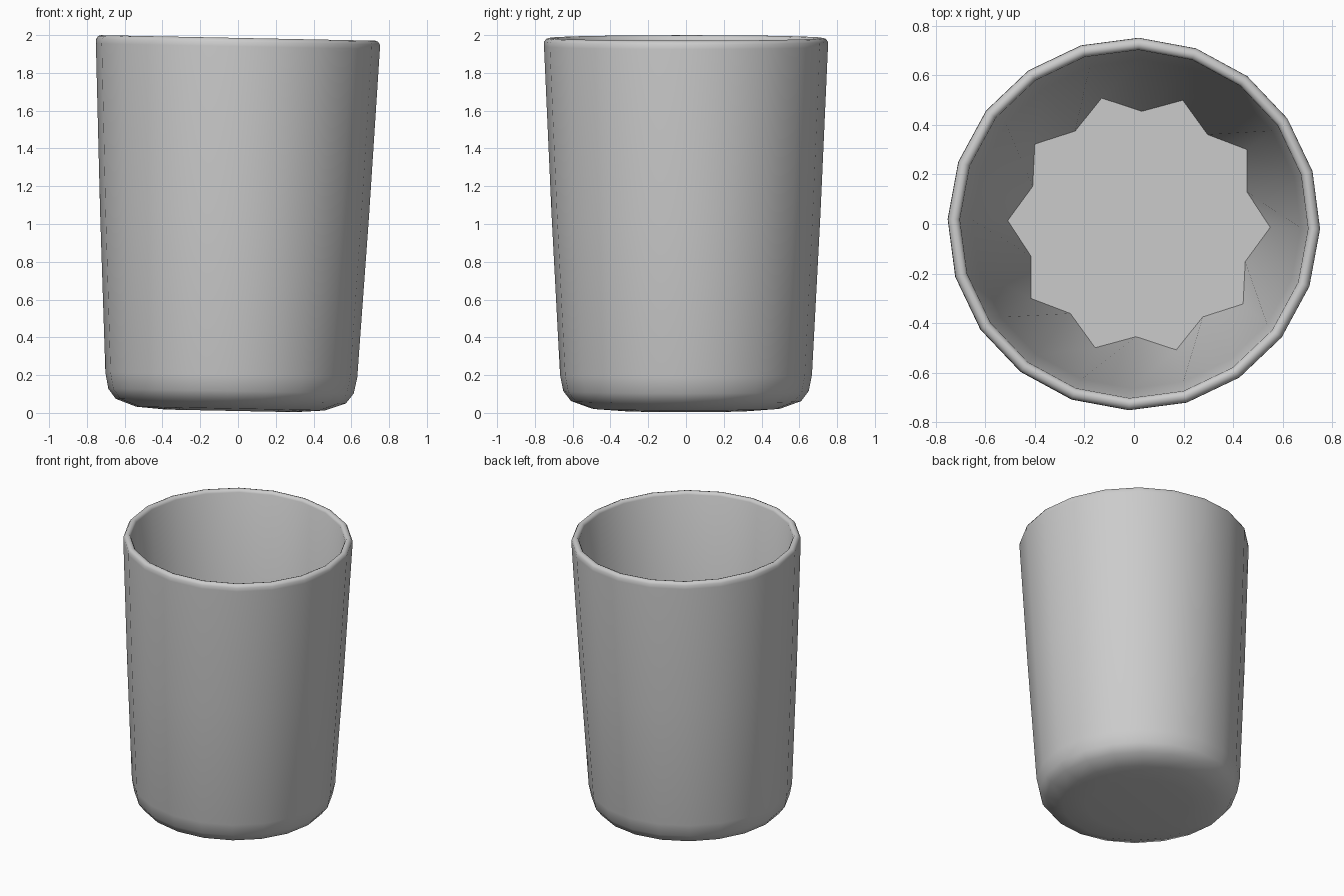
import bpy, bmesh, math

if "Cube" in bpy.data.objects:
    bpy.data.objects.remove(bpy.data.objects["Cube"])

N = 20                       # sides
TILT = 0.02                  # slight lean of the tumbler
START = math.radians(-1.5)

# rings: radius on even corners, radius on odd corners, height, centre x
outer = [(0.34, 0.010), (0.50, 0.022), (0.61, 0.062), (0.65, 0.115),
         (0.667, 0.20), (0.712, 1.05), (0.752, 1.94)]
rings = [(r, r, z, (z - 1.97) * TILT) for r, z in outer]
rings += [(r, r, z, 0) for r, z in                 # rounded rim
          [(0.751, 1.965), (0.741, 1.980), (0.726, 1.985),
           (0.711, 1.980), (0.703, 1.965)]]
rings += [(0.664, 0.664, 1.05, 0.01),              # inner wall
          (0.53, 0.455, 0.25, 0.02)]               # star-shaped floor edge

bm = bmesh.new()
loops = []
for r_even, r_odd, z, cx in rings:
    loop = []
    for i in range(N):
        a = START + 2 * math.pi * i / N
        r = r_odd if i % 2 else r_even
        x = cx + r * math.cos(a)
        loop.append(bm.verts.new((x, r * math.sin(a), z - TILT * x)))
    loops.append(loop)

# walls between neighbouring rings
for lo, hi in zip(loops, loops[1:]):
    for i in range(N):
        j = (i + 1) % N
        bm.faces.new((lo[i], lo[j], hi[j], hi[i]))
# underside and inner floor
bm.faces.new(loops[0][::-1])
bm.faces.new(loops[-1])
bmesh.ops.recalc_face_normals(bm, faces=bm.faces)

mesh = bpy.data.meshes.new("tumbler")
bm.to_mesh(mesh)
bm.free()
cup = bpy.data.objects.new("tumbler", mesh)
bpy.context.collection.objects.link(cup)

mat = bpy.data.materials.new("plain_grey")
mat.diffuse_color = (0.6, 0.6, 0.6, 1)
mat.use_nodes = True
mat.node_tree.nodes["Principled BSDF"].inputs["Base Color"].default_value = mat.diffuse_color
mesh.materials.append(mat)

bpy.context.view_layer.objects.active = cup
cup.select_set(True)
bpy.ops.object.shade_smooth_by_angle(angle=math.radians(50))
